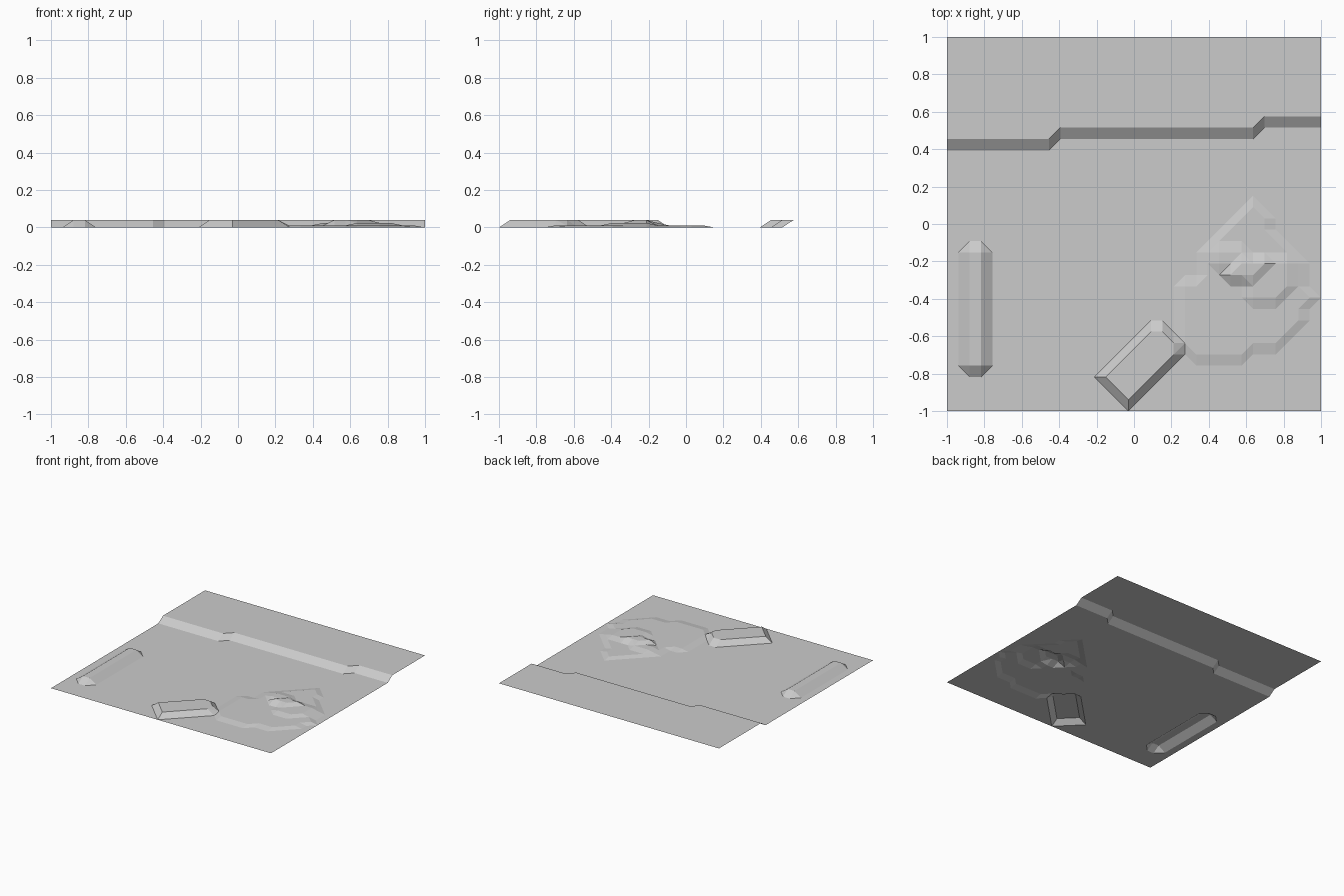
import bpy
import bmesh

old = bpy.data.objects.get("Cube")
if old:
    bpy.data.objects.remove(old, do_unlink=True)

CELLS = 33
HIGH = 0.04

# Plateau outlines in grid cells, counted from the front right corner
PLATEAUS = [
    # low mound
    (0.011, [(21, 6), (22, 5), (26, 5), (27, 6), (29, 6), (31, 8), (32, 10),
             (31, 11), (31, 13), (28, 17), (27, 18), (23, 14), (22, 11), (21, 11)]),
    # middle terrace of the mound
    (0.024, [(24, 13), (24, 14), (26, 14), (28, 13), (30, 13), (30, 11),
             (29, 10), (27, 10), (27, 11), (25, 12)]),
    # top of the mound
    (HIGH, [(25, 12), (26, 13), (28, 13), (27, 12)]),
    # long bank
    (HIGH, [(2, 4), (3, 4), (3, 14), (2, 14)]),
    # slanted block
    (HIGH, [(14, 3), (16, 1), (20, 5), (20, 6), (19, 7), (18, 7)]),
]


def inside(i, j, outline):
    """True when a grid point lies in or on the outline."""
    hit = False
    for (ax, ay), (bx, by) in zip(outline, outline[1:] + outline[:1]):
        cross = (bx - ax) * (j - ay) - (by - ay) * (i - ax)
        on_box = min(ax, bx) <= i <= max(ax, bx) and min(ay, by) <= j <= max(ay, by)
        if cross == 0 and on_box:
            return True
        if (ay > j) != (by > j) and i < ax + (j - ay) * (bx - ax) / (by - ay):
            hit = not hit
    return hit


def height(i, j):
    # rear terrace, with two jogs along its edge
    if j >= 24 + (i >= 10) + (i >= 28):
        return HIGH
    return max([z for z, outline in PLATEAUS if inside(i, j, outline)], default=0)


# Ground sheet
bm = bmesh.new()
bmesh.ops.create_grid(bm, x_segments=CELLS, y_segments=CELLS, size=1)
for v in bm.verts:
    i, j = (round((c + 1) * CELLS / 2) for c in v.co.xy)
    v.co.z = height(i, j)

# Crease uneven cells along their most level diagonal
for face in list(bm.faces):
    a, b, c, d = face.verts
    if abs(a.co.z + c.co.z - b.co.z - d.co.z) > 1e-5:
        level_ac = abs(a.co.z - c.co.z) <= abs(b.co.z - d.co.z)
        bmesh.ops.connect_verts(bm, verts=[a, c] if level_ac else [b, d])

# Merge coplanar cells into clean flat faces
bmesh.ops.dissolve_limit(bm, angle_limit=0.002, verts=bm.verts[:], edges=bm.edges[:])
bmesh.ops.triangulate(bm, faces=[f for f in bm.faces if len(f.verts) > 4])

mesh = bpy.data.meshes.new("terrain_tile")
bm.to_mesh(mesh)
bm.free()

grey = bpy.data.materials.new("stone_grey")
grey.use_nodes = True
colour = (0.6, 0.6, 0.6, 1)
grey.diffuse_color = colour
grey.node_tree.nodes["Principled BSDF"].inputs["Base Color"].default_value = colour
mesh.materials.append(grey)

terrain = bpy.data.objects.new("terrain_tile", mesh)
bpy.context.collection.objects.link(terrain)
